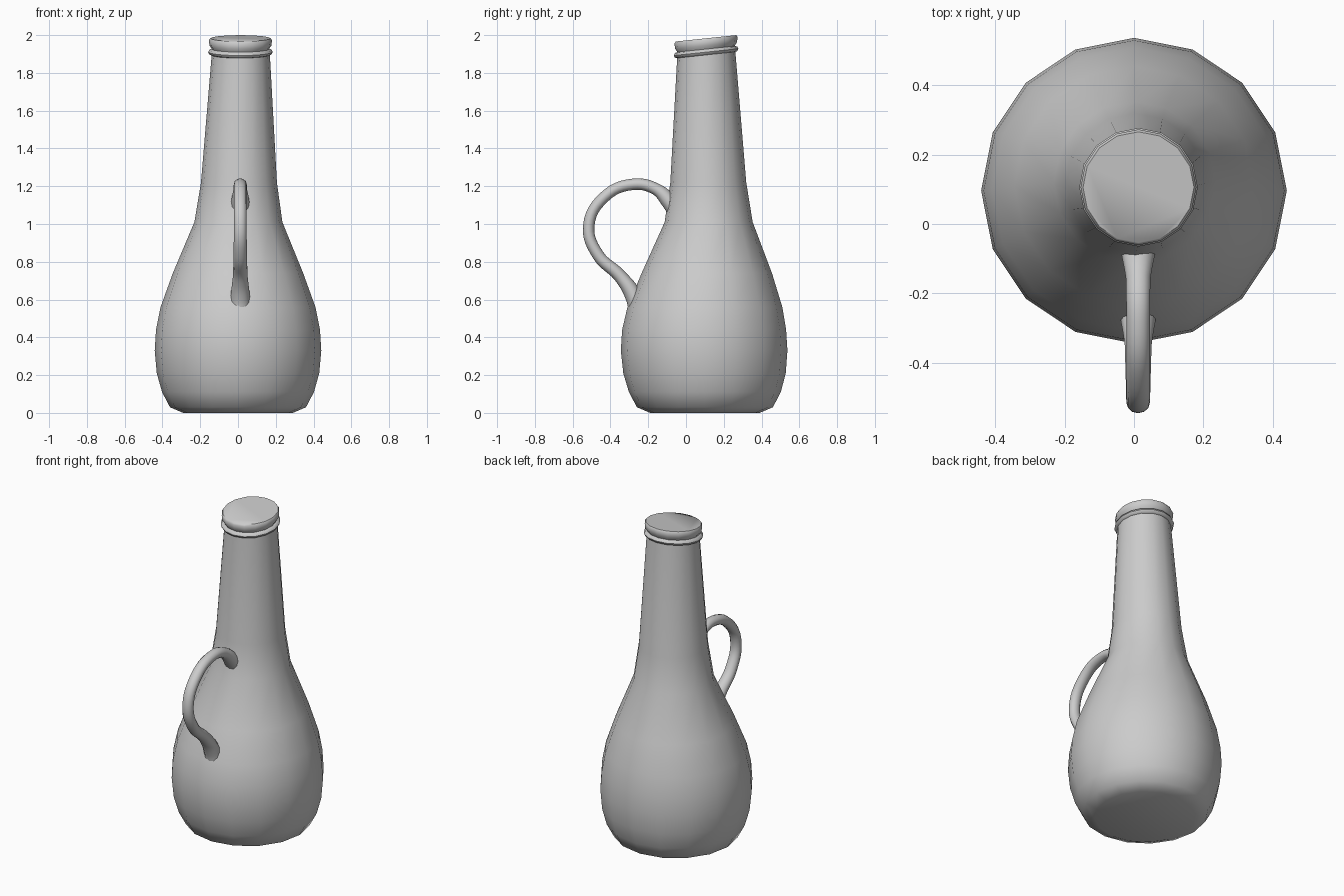
import bpy, bmesh
from math import sin, cos, pi
from mathutils import Vector

cube = bpy.data.objects.get("Cube")
if cube:
    bpy.data.objects.remove(cube)

SIDES = 16
TILT = 0.105          # backward rise of the mouth


def material(name, rgb):
    m = bpy.data.materials.new(name)
    m.use_nodes = True
    m.diffuse_color = (*rgb, 1)
    m.node_tree.nodes["Principled BSDF"].inputs["Base Color"].default_value = (*rgb, 1)
    return m


GREY = material("plain grey", (0.6, 0.6, 0.6))


def finish(ob, angle):
    ob.data.materials.clear()
    ob.data.materials.append(GREY)
    bpy.ops.object.select_all(action='DESELECT')
    ob.select_set(True)
    bpy.context.view_layer.objects.active = ob
    bpy.ops.object.shade_smooth_by_angle(angle=angle)


def loft(name, rings, angle=0.9):
    """Closed lathe through rings of (radius, z, centre x, centre y, tilt)."""
    bm = bmesh.new()
    loops = []
    for r, z, cx, cy, tilt in rings:
        loops.append([bm.verts.new((cx + r * cos(a), cy + r * sin(a), z + tilt * r * sin(a)))
                      for a in (2 * pi * i / SIDES for i in range(SIDES))])
    for low, high in zip(loops, loops[1:]):
        for i in range(SIDES):
            j = (i + 1) % SIDES
            bm.faces.new((low[i], low[j], high[j], high[i]))
    bm.faces.new(loops[0][::-1])
    bm.faces.new(loops[-1])
    me = bpy.data.meshes.new(name)
    bm.to_mesh(me)
    bm.free()
    ob = bpy.data.objects.new(name, me)
    bpy.context.collection.objects.link(ob)
    finish(ob, angle)
    return ob


# Bulbous body and long tapering neck
loft("body", [
    (0.29, 0.0, 0.0, 0.1, 0), (0.36, 0.03, 0.0, 0.1, 0),
    (0.402, 0.11, 0.0, 0.1, 0), (0.43, 0.21, 0.0, 0.098, 0),
    (0.441, 0.33, 0.0, 0.096, 0), (0.434, 0.44, 0.0, 0.096, 0),
    (0.41, 0.56, 0.0, 0.1, 0), (0.345, 0.74, 0.0, 0.11, 0),
    (0.233, 1.01, 0.002, 0.12, 0), (0.201, 1.22, 0.005, 0.118, 0),
    (0.153, 1.91, 0.015, 0.107, TILT)])

# Thin raised ring below the mouth
loft("neck_ring", [(r, z, 0.013, 0.106, TILT) for r, z in (
    (0.15, 1.893), (0.165, 1.898), (0.171, 1.91), (0.165, 1.922), (0.15, 1.927))])

# Flared lip with a flat closed top
loft("lip", [(r, z, 0.013, 0.106, TILT) for r, z in (
    (0.15, 1.92), (0.155, 1.932), (0.164, 1.945), (0.167, 1.973), (0.16, 1.983))])

# Curved handle, swelling where it joins the body: (y, z, thickness)
path = [(-0.03, 1.04, 1.75), (-0.085, 1.115, 1.45), (-0.16, 1.185, 1.05), (-0.28, 1.21, 1),
        (-0.43, 1.145, 1), (-0.515, 0.99, 1), (-0.465, 0.835, 1.05),
        (-0.35, 0.725, 1.15), (-0.278, 0.62, 1.5), (-0.25, 0.52, 1.7), (-0.24, 0.45, 1.5)]
curve = bpy.data.curves.new("handle_path", 'CURVE')
curve.dimensions = '3D'
curve.bevel_depth = 0.03
curve.bevel_resolution = 4
curve.resolution_u = 6
curve.use_fill_caps = True
spline = curve.splines.new('BEZIER')
spline.bezier_points.add(len(path) - 1)
for p, (y, z, thick) in zip(spline.bezier_points, path):
    p.co = Vector((0, y, z))
    p.radius = thick
    p.handle_left_type = p.handle_right_type = 'AUTO'
handle = bpy.data.objects.new("handle", curve)
handle.location.x = 0.012
handle.scale.x = 1.12
bpy.context.collection.objects.link(handle)
bpy.ops.object.select_all(action='DESELECT')
handle.select_set(True)
bpy.context.view_layer.objects.active = handle
bpy.ops.object.convert(target='MESH')
finish(bpy.context.view_layer.objects.active, 0.9)
